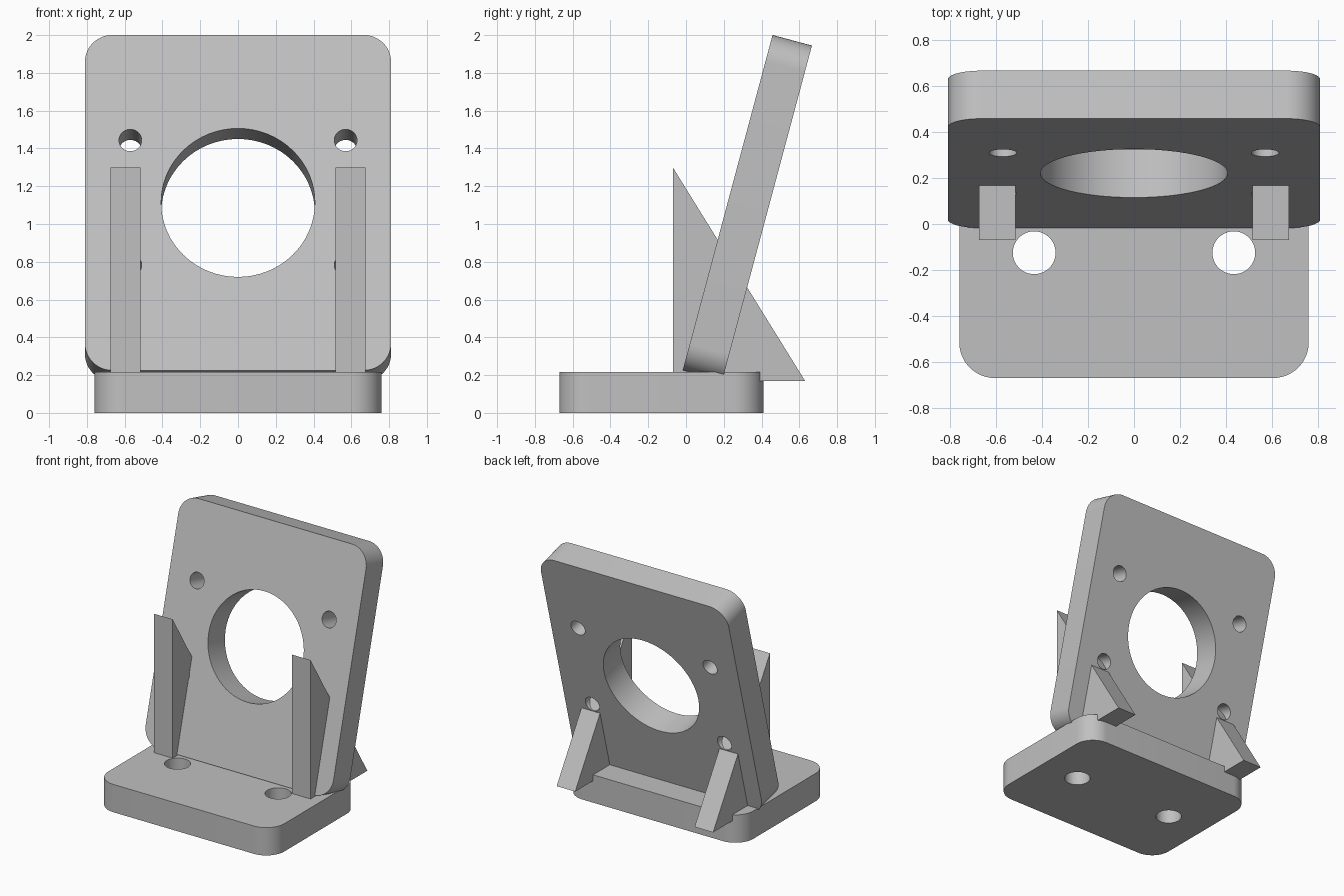
import bpy
import bmesh
import math
from mathutils import Matrix, Vector

default = bpy.data.objects.get("Cube")
if default:
    bpy.data.objects.remove(default, do_unlink=True)

grey = bpy.data.materials.new("light grey")
grey.use_nodes = True
colour = (0.53, 0.53, 0.53, 1)
grey.diffuse_color = colour
grey.node_tree.nodes["Principled BSDF"].inputs["Base Color"].default_value = colour


def extrude_outline(name, points, depth_vector):
    """Solid made by sweeping a flat outline along a vector."""
    bm = bmesh.new()
    face = bm.faces.new([bm.verts.new(p) for p in points])
    swept = bmesh.ops.extrude_face_region(bm, geom=[face], use_keep_orig=True)
    moved = [v for v in swept["geom"] if isinstance(v, bmesh.types.BMVert)]
    bmesh.ops.translate(bm, verts=moved, vec=depth_vector)
    bmesh.ops.recalc_face_normals(bm, faces=bm.faces)
    mesh = bpy.data.meshes.new(name)
    bm.to_mesh(mesh)
    bm.free()
    obj = bpy.data.objects.new(name, mesh)
    bpy.context.collection.objects.link(obj)
    mesh.materials.append(grey)
    return obj


def rounded_rectangle(width, height, radius, steps=12):
    points = []
    for corner, (sx, sy) in enumerate([(1, 1), (-1, 1), (-1, -1), (1, -1)]):
        for i in range(steps + 1):
            a = math.pi / 2 * (corner + i / steps)
            points.append((sx * (width / 2 - radius) + radius * math.cos(a),
                           sy * (height / 2 - radius) + radius * math.sin(a), 0))
    return points


def drilled_plate(name, width, height, depth, radius, holes):
    """Rounded plate from z = 0 to depth with round holes through it."""
    plate = extrude_outline(name, rounded_rectangle(width, height, radius),
                            Vector((0, 0, depth)))
    for x, y, r in holes:
        bpy.ops.mesh.primitive_cylinder_add(vertices=64, radius=r, depth=depth * 3,
                                            location=(x, y, depth / 2))
        cutter = bpy.context.object
        cutter.data.materials.append(grey)
        cutter.hide_render = True
        cut = plate.modifiers.new("hole", 'BOOLEAN')
        cut.operation = 'DIFFERENCE'
        cut.solver = 'EXACT'
        cut.object = cutter
        bpy.context.view_layer.objects.active = plate
        bpy.ops.object.modifier_apply(modifier=cut.name)
        bpy.data.objects.remove(cutter, do_unlink=True)
    bpy.ops.object.select_all(action='DESELECT')
    plate.select_set(True)
    bpy.context.view_layer.objects.active = plate
    bpy.ops.object.shade_smooth_by_angle(angle=math.radians(30))
    return plate


# Base plate with two mounting holes
base = drilled_plate("base_plate", 1.52, 1.08, 0.217, 0.155,
                     [(s * 0.434, 0.005, 0.093) for s in (-1, 1)])
base.location = (0, -0.13, 0)

# Leaning face plate with a large bore and four bolt holes
bolts = [(sx * 0.57, sy * 0.342, 0.06) for sx in (-1, 1) for sy in (-1, 1)]
face_plate = drilled_plate("face_plate", 1.62, 1.838, 0.216, 0.145,
                           [(0, 0, 0.407)] + bolts)
# Its underside becomes the back, its upper side the front
lean = math.radians(15)
back_centre = Vector((0, 0.429, 1.057))
face_plate.matrix_world = (Matrix.Translation(back_centre)
                           @ Matrix.Rotation(math.pi / 2 - lean, 4, 'X'))

# Triangular ribs passing through the face plate
for side, inner in (("left", 0.515), ("right", -0.675)):
    triangle = [(inner, y, z) for y, z in ((-0.07, 0.17), (0.63, 0.17), (-0.07, 1.30))]
    extrude_outline(side + "_rib", triangle, Vector((0.16, 0, 0)))
